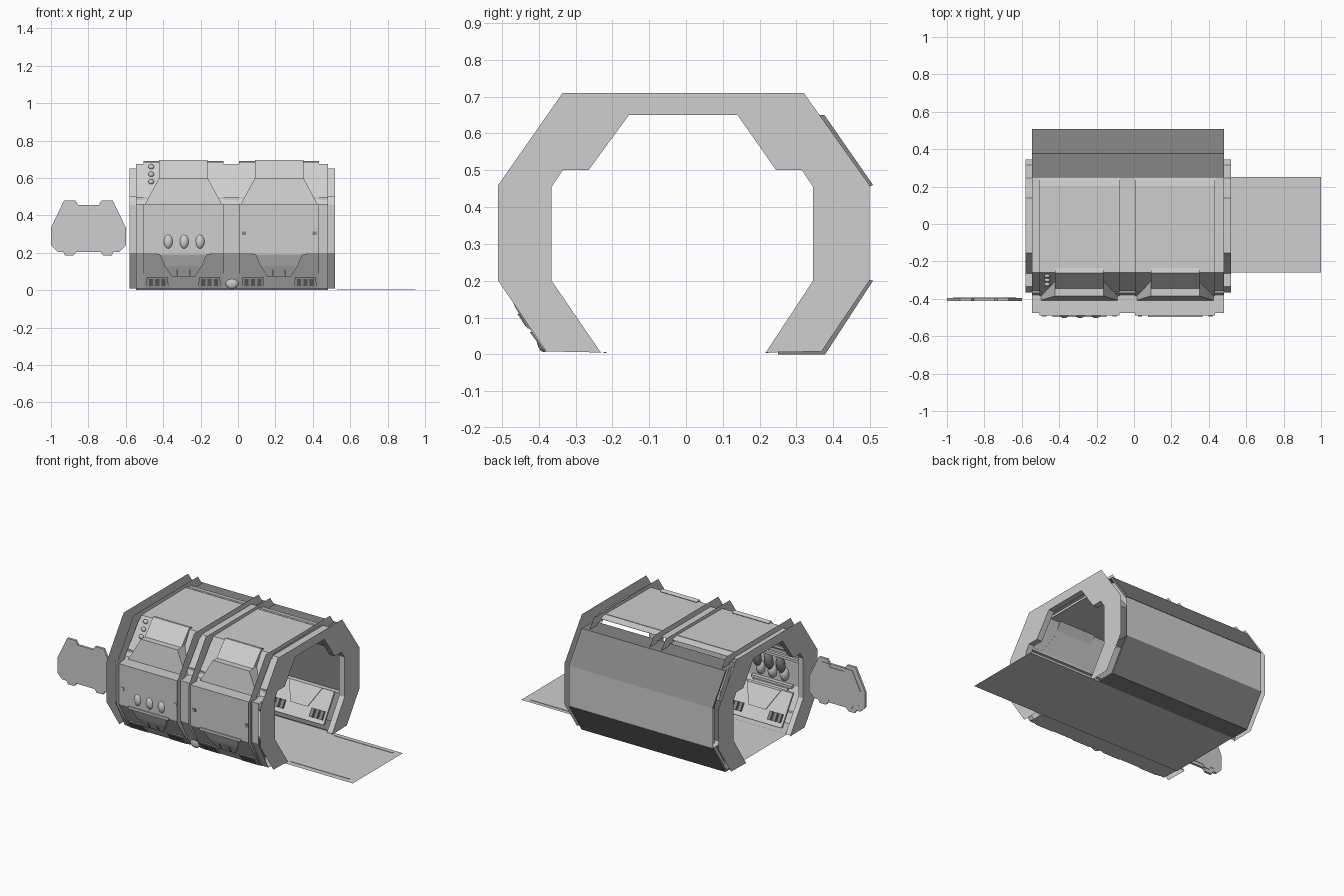
import bpy, bmesh

if "Cube" in bpy.data.objects:
    bpy.data.objects.remove(bpy.data.objects["Cube"])


def mat(name, v):
    m = bpy.data.materials.new(name)
    m.diffuse_color = (v, v, v, 1)
    m.use_nodes = True
    m.node_tree.nodes["Principled BSDF"].inputs["Base Color"].default_value = m.diffuse_color
    return m


grey = mat("light_grey", 0.62)
dark = mat("dark_grey", 0.24)


def finish(name, bm, m=grey):
    me = bpy.data.meshes.new(name)
    bm.to_mesh(me)
    bm.free()
    me.materials.append(m)
    ob = bpy.data.objects.new(name, me)
    bpy.context.collection.objects.link(ob)
    return ob


def sheet(name, prof, x0, x1, m=grey):
    """Open (y, z) profile swept along x."""
    bm = bmesh.new()
    a = [bm.verts.new((x0, y, z)) for y, z in prof]
    b = [bm.verts.new((x1, y, z)) for y, z in prof]
    for i in range(len(prof) - 1):
        bm.faces.new((a[i], b[i], b[i + 1], a[i + 1]))
    return finish(name, bm, m)


def plate(name, outline, x):
    """Flat (y, z) outline at x."""
    bm = bmesh.new()
    f = bm.faces.new([bm.verts.new((x, y, z)) for y, z in outline])
    f.normal_update()
    if f.normal.x < 0:
        f.normal_flip()
    return finish(name, bm)


def hull(name, pts, m=grey):
    bm = bmesh.new()
    for p in pts:
        bm.verts.new(p)
    bmesh.ops.convex_hull(bm, input=bm.verts)
    bmesh.ops.dissolve_limit(bm, angle_limit=0.01, verts=bm.verts, edges=bm.edges)
    bmesh.ops.recalc_face_normals(bm, faces=bm.faces)
    return finish(name, bm, m)


def box(name, x0, x1, y0, y1, z0, z1, m=grey):
    return hull(name, [(x, y, z) for x in (x0, x1) for y in (y0, y1) for z in (z0, z1)], m)


def beam(name, prof, x0, x1, m=grey):
    return hull(name, [(x, y, z) for x in (x0, x1) for y, z in prof], m)


def mirrored(name, cx, pts, m=grey):
    """Hull of points given for one side, mirrored about x = cx."""
    return hull(name, [(cx + s * x, y, z) for s in (-1, 1) for x, y, z in pts], m)


def ball(name, loc, size, tilt=0, m=grey):
    bpy.ops.mesh.primitive_uv_sphere_add(segments=16, ring_count=10, location=loc, rotation=(tilt, 0, 0))
    ob = bpy.context.object
    ob.name = name
    ob.scale = size
    ob.data.materials.append(m)
    bpy.ops.object.shade_smooth()
    return ob


# Cross-sections of the frame, listed from front bottom over the top to back bottom
OUTER = [(-.23, .005), (-.38, .008), (-.51, .2), (-.51, .46), (-.335, .71), (.32, .71),
         (.498, .46), (.498, .2), (.368, .008), (.215, .005)]
OPEN = [(-.235, .01), (-.365, .2), (-.365, .455), (-.335, .5), (-.265, .5), (-.155, .65),
        (.14, .65), (.245, .5), (.315, .5), (.345, .455), (.345, .2), (.22, .01)]

# End frames and doorway linings
plate("right_end_frame", OUTER + OPEN[::-1], 0.518)
plate("left_end_frame", OUTER + OPEN[::-1], -0.58)
sheet("right_doorway_lining", OPEN, 0.48, 0.518)
sheet("left_doorway_lining", OPEN, -0.58, -0.545)

# Thin ribs on both sides of each channel
RIB_IN = [(-.33, .03), (-.44, .2), (-.44, .45), (-.28, .66), (.28, .66), (.44, .45), (.44, .2), (.33, .03)]
for x in (-.51, -.078, .005, .432):
    plate("rib", OUTER[1:-1] + RIB_IN[::-1], x)

# Back shell: plain middle wall, dark sloped slabs above and below
X0, X1 = -.545, .48
sheet("back_middle_wall", [(.506, .2), (.506, .46)], X0, X1)
beam("back_upper_slab", [(.508, .46), (.376, .65), (.36, .65), (.497, .455)], X0, X1, dark)
beam("back_lower_slab", [(.508, .2), (.378, .0), (.366, .008), (.497, .203)], X0, X1, dark)
beam("back_foot_slab", [(.378, 0), (.378, .008), (.25, .008), (.25, 0)], X0, X1, dark)
sheet("back_top_shelf", [(.376, .65), (.25, .65)], X0, X1, dark)

# Recessed skin that shows in the channels
sheet("front_skin", [(-.24, .008), (-.375, .01), (-.475, .2), (-.475, .46), (-.38, .46), (-.26, .675), (.25, .675)],
      X0, X1)

# Floor running out into the ramp, with two edge strips
sheet("floor_ramp", [(-.26, .003), (.25, .003)], X0, 1.0)
for y in (-.22, .22):
    box("ramp_strip", .53, .95, y - .004, y + .004, .003, .006)

# Two identical wall bays
for cx in (-.292, .22):
    w = .214
    sheet("bay_wall", [(-.36, .01), (-.378, .01), (-.49, .2), (-.49, .46), (-.385, .46),
                       (-.26, .685), (.2, .69), (.25, .68)], cx - w, cx + w)
    # Upright trapezoid standing on the ledge, and the hatch above it
    mirrored("upper_guard", cx, [(.205, -.408, .46), (.205, -.38, .46), (.13, -.385, .60), (.13, -.30, .60)])
    mirrored("upper_hatch", cx, [(.13, -.345, .60), (.13, -.31, .60), (.13, -.235, .69), (.13, -.262, .697)])
    # Lower shelf and hanging trapezoid
    box("lower_shelf", cx - .145, cx + .145, -.498, -.45, .19, .206)
    mirrored("lower_guard", cx, [(.125, -.492, .19), (.125, -.44, .19), (.1, -.465, .13),
                                 (.06, -.43, .07), (.06, -.40, .07)])
    for s in (-1, 1):
        g = cx + s * .033
        beam("guard_slot", [(-.435, .075), (-.458, .11), (-.44, .11), (-.42, .075)], g - .004, g + .004, dark)
        c = cx + s * .188
        box("wall_stud", c - .011, c + .011, -.494, -.48, .295, .315, dark if cx > 0 else grey)
        # Small block clusters along the bottom edge, outside and inside, front and back
        c = cx + s * .14
        mirrored("bottom_housing", c, [(.062, -.386, .012), (.062, -.36, .012), (.055, -.425, .07), (.055, -.39, .07)])
        for k in (-1, 0, 1):
            a, b = c + k * .034 - .011, c + k * .034 + .011
            beam("bottom_block", [(-.396, .022), (-.424, .06), (-.40, .06), (-.38, .022)], a, b, dark)
            for f in (-1, 1):
                beam("inner_block", [(f * .27, .05), (f * .30, .095), (f * .315, .085), (f * .29, .04)], a, b, dark)
    # Inner wall relief, the same on both sides of the walkway
    for f in (-1, 1):
        mirrored("inner_lower_panel", cx, [(.20, f * .385, .2), (.20, f * .40, .2),
                                           (.20, f * .27, .02), (.20, f * .285, .02)])
        mirrored("inner_trapezoid", cx, [(.12, f * .375, .2), (.12, f * .39, .2),
                                         (.06, f * .305, .09), (.06, f * .33, .09)])
    sheet("inner_back_upper_panel", [(.40, .46), (.27, .645)], cx - w, cx + w)
    box("top_edge_bar", cx - w, cx + w, .19, .205, .665, .692)

# Dark inner back wall with its ledge
sheet("inner_back_wall", [(.40, .2), (.40, .46)], X0, X1, dark)
sheet("inner_back_ledge", [(.37, .2), (.49, .2)], X0, X1)

# Rounded tanks poking through the left bay wall
for x in (-.373, -.288, -.203):
    ball("tank", (x, -.472, .262), (.029, .032, .045), -.12)
    ball("tank_top", (x, -.43, .34), (.028, .028, .06), -.25, dark)

# Lamps on the upper slope, and the middle bottom dome
for i in range(3):
    t = i / 2
    ball("slope_lamp", (-.464, -.277 - .045 * t, .66 - .08 * t), (.016, .012, .014))
ball("bottom_dome", (-.032, -.385, .04), (.036, .02, .034))

# Inner rails along the front wall
for y, z in [(-.40, .41), (-.39, .45), (-.36, .49)]:
    box("inner_rail", X0, X1, y - .01, y + .01, z - .008, z + .008)

# Door leaf lying beside the corridor
HALF = [(.055, .455), (.07, .48), (.13, .48), (.2, .335), (.2, .24), (.165, .205),
        (.135, .205), (.125, .185), (.08, .185), (.065, .205)]


def door(name, k, y, thick):
    pts = HALF + [(-x, z) for x, z in HALF[::-1]]
    bm = bmesh.new()
    f = bm.faces.new([bm.verts.new((-.8 + x * k, y, .33 + (z - .33) * k)) for x, z in pts])
    r = bmesh.ops.extrude_face_region(bm, geom=[f])
    bmesh.ops.translate(bm, vec=(0, thick, 0), verts=[v for v in r["geom"] if isinstance(v, bmesh.types.BMVert)])
    bmesh.ops.recalc_face_normals(bm, faces=bm.faces)
    return finish(name, bm)


door("door_leaf", 1, -.411, .015)
door("door_inner_panel", .84, -.396, .004)
